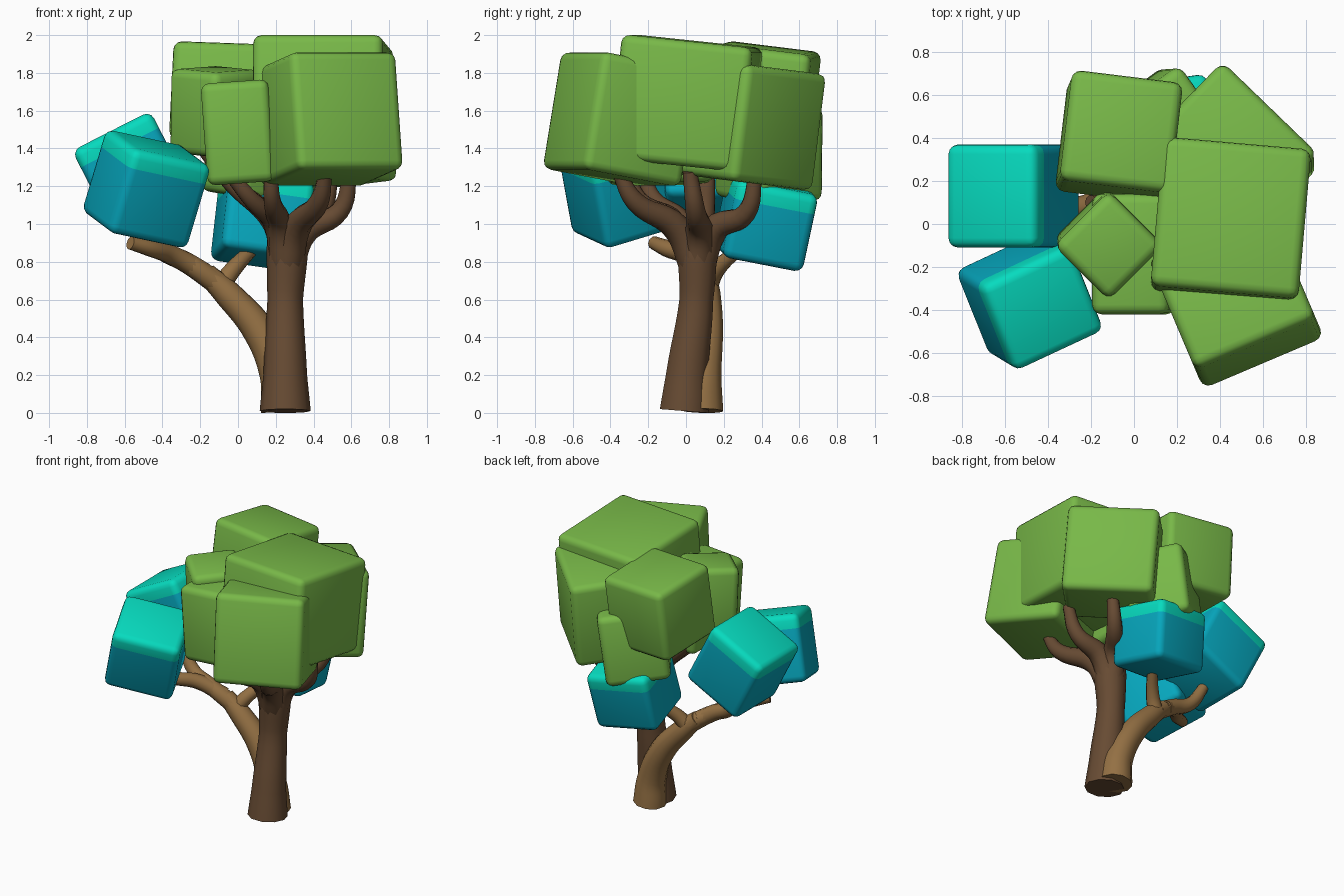
import bpy, bmesh, math
from mathutils import Euler, Matrix

if "Cube" in bpy.data.objects:
    bpy.data.objects.remove(bpy.data.objects["Cube"])


def material(name, rgb):
    m = bpy.data.materials.new(name)
    m.diffuse_color = (*rgb, 1)
    m.use_nodes = True
    m.node_tree.nodes["Principled BSDF"].inputs["Base Color"].default_value = m.diffuse_color
    return m


GREEN = material("leaf green", (0.188, 0.48, 0.065))
TEAL = material("bright teal", (0.002, 0.71, 0.52))
BLUE = material("deep blue green", (0.002, 0.40, 0.53))
DARK = material("dark bark", (0.135, 0.07, 0.033))
LIGHT = material("light bark", (0.30, 0.165, 0.058))


def leaf_block(name, centre, size, tilt, mats, band=None):
    """Rounded cube of leaves; band = local height where the top colour starts."""
    bm = bmesh.new()
    bmesh.ops.create_cube(bm, size=1)
    bmesh.ops.scale(bm, vec=size, verts=bm.verts)
    bmesh.ops.bevel(bm, geom=bm.edges[:], offset=0.045, segments=3,
                    profile=0.5, affect='EDGES')
    if band is not None:
        bmesh.ops.bisect_plane(bm, geom=bm.verts[:] + bm.edges[:] + bm.faces[:],
                               plane_co=(0, 0, band), plane_no=(0, 0, 1))
        for f in bm.faces:
            f.material_index = 1 if f.calc_center_median().z > band else 0
    me = bpy.data.meshes.new(name)
    for m in mats:
        me.materials.append(m)
    rot = Euler([math.radians(a) for a in tilt]).to_matrix().to_4x4()
    bm.transform(Matrix.Translation(centre) @ rot)
    for f in bm.faces:
        f.smooth = True
    bm.to_mesh(me)
    bm.free()
    ob = bpy.data.objects.new(name, me)
    bpy.context.collection.objects.link(ob)


def limb(name, points, mat):
    """Round tapering limb through (x, y, z, radius) points."""
    cu = bpy.data.curves.new(name, 'CURVE')
    cu.dimensions = '3D'
    cu.bevel_depth = 1
    cu.bevel_resolution = 3
    cu.resolution_u = 6
    cu.use_fill_caps = True
    sp = cu.splines.new('BEZIER')
    sp.bezier_points.add(len(points) - 1)
    for bp, (x, y, z, r) in zip(sp.bezier_points, points):
        bp.co = (x, y, z)
        bp.radius = r
        bp.handle_left_type = bp.handle_right_type = 'AUTO'
    cu.materials.append(mat)
    ob = bpy.data.objects.new(name, cu)
    bpy.context.collection.objects.link(ob)
    bpy.ops.object.select_all(action='DESELECT')
    ob.select_set(True)
    bpy.context.view_layer.objects.active = ob
    bpy.ops.object.convert(target='MESH')
    bpy.ops.object.shade_smooth_by_angle(angle=math.radians(50))


# Dark main trunk and its forked branches
limb("main_trunk", [(0.25, -0.01, 0.01, 0.135), (0.25, 0.005, 0.2, 0.116),
                    (0.25, 0.055, 0.6, 0.094), (0.26, 0.06, 0.85, 0.11),
                    (0.26, 0.06, 1.0, 0.1)], DARK)
start = (0.255, 0.06, 0.76, 0.09)
limb("front_branch", [start, (0.31, -0.05, 0.98, 0.075), (0.43, -0.27, 1.12, 0.052),
                      (0.465, -0.36, 1.28, 0.035)], DARK)
limb("right_branch", [start, (0.35, 0.07, 0.96, 0.075), (0.54, 0.05, 1.07, 0.052),
                      (0.595, 0.02, 1.28, 0.038)], DARK)
limb("back_branch", [start, (0.3, 0.15, 0.97, 0.075), (0.44, 0.32, 1.06, 0.052),
                     (0.5, 0.37, 1.28, 0.036)], DARK)
limb("front_left_branch", [start, (0.2, -0.02, 1.0, 0.065), (0.07, -0.17, 1.13, 0.046),
                           (-0.04, -0.22, 1.26, 0.035)], DARK)
limb("centre_branch", [start, (0.22, -0.05, 1.0, 0.065), (0.18, -0.25, 1.13, 0.046),
                       (0.175, -0.31, 1.28, 0.036)], DARK)
limb("left_branch", [start, (0.19, 0.09, 1.0, 0.06), (-0.04, 0.11, 1.22, 0.045),
                     (-0.2, 0.1, 1.42, 0.035)], DARK)

# Light second stem leaning left, with three branches
limb("side_stem", [(0.235, 0.085, 0.012, 0.115), (0.215, 0.09, 0.2, 0.1),
                   (0.115, 0.11, 0.43, 0.088), (-0.05, 0.11, 0.625, 0.074),
                   (-0.17, 0.1, 0.74, 0.056)], LIGHT)
limb("side_back_branch", [(-0.1, 0.11, 0.66, 0.055), (-0.03, 0.16, 0.755, 0.046),
                          (0.09, 0.3, 0.88, 0.032)], LIGHT)
limb("side_left_branch", [(-0.1, 0.11, 0.68, 0.062), (-0.28, 0.07, 0.8, 0.056),
                          (-0.42, 0.08, 0.87, 0.047), (-0.54, 0.11, 1.06, 0.034)], LIGHT)
limb("side_front_branch", [(-0.18, 0.1, 0.74, 0.056), (-0.34, 0.02, 0.83, 0.052),
                           (-0.46, -0.1, 0.87, 0.045), (-0.57, -0.17, 0.9, 0.036)], LIGHT)

# Green leaf blocks: centre, size, tilt in degrees
greens = {
    "top": ((0.448, 0.0, 1.64), (0.69, 0.7, 0.66), (-6, 0, -5)),
    "front_right": ((0.475, -0.345, 1.555), (0.61, 0.57, 0.63), (-10, 0, 23)),
    "back_right": ((0.46, 0.33, 1.53), (0.62, 0.5, 0.62), (-5, -5, -44)),
    "front_left": ((0.0, -0.14, 1.485), (0.36, 0.56, 0.54), (0, -4, 0)),
    "middle_left": ((-0.12, -0.085, 1.595), (0.36, 0.36, 0.45), (4, -3, 45)),
    "back_left": ((-0.07, 0.405, 1.675), (0.52, 0.52, 0.52), (-7, 2, -7)),
    "low_back": ((0.12, 0.44, 1.38), (0.44, 0.42, 0.5), (5, 8, 36)),
}
for name, (c, s, t) in greens.items():
    leaf_block(name + "_leaves", c, s, t, [GREEN])

# Blue leaf blocks with a bright top band
blues = {
    "blue_left": ((-0.56, 0.13, 1.275), (0.465, 0.48, 0.49), (0, -27, 0)),
    "blue_front": ((-0.485, -0.355, 1.185), (0.47, 0.45, 0.47), (16, 11, 25)),
    "blue_back": ((0.13, 0.42, 1.015), (0.46, 0.44, 0.42), (-11, 8, 8)),
}
for name, (c, s, t) in blues.items():
    leaf_block(name + "_leaves", c, s, t, [BLUE, TEAL], band=s[2] * 0.5 - 0.1)
